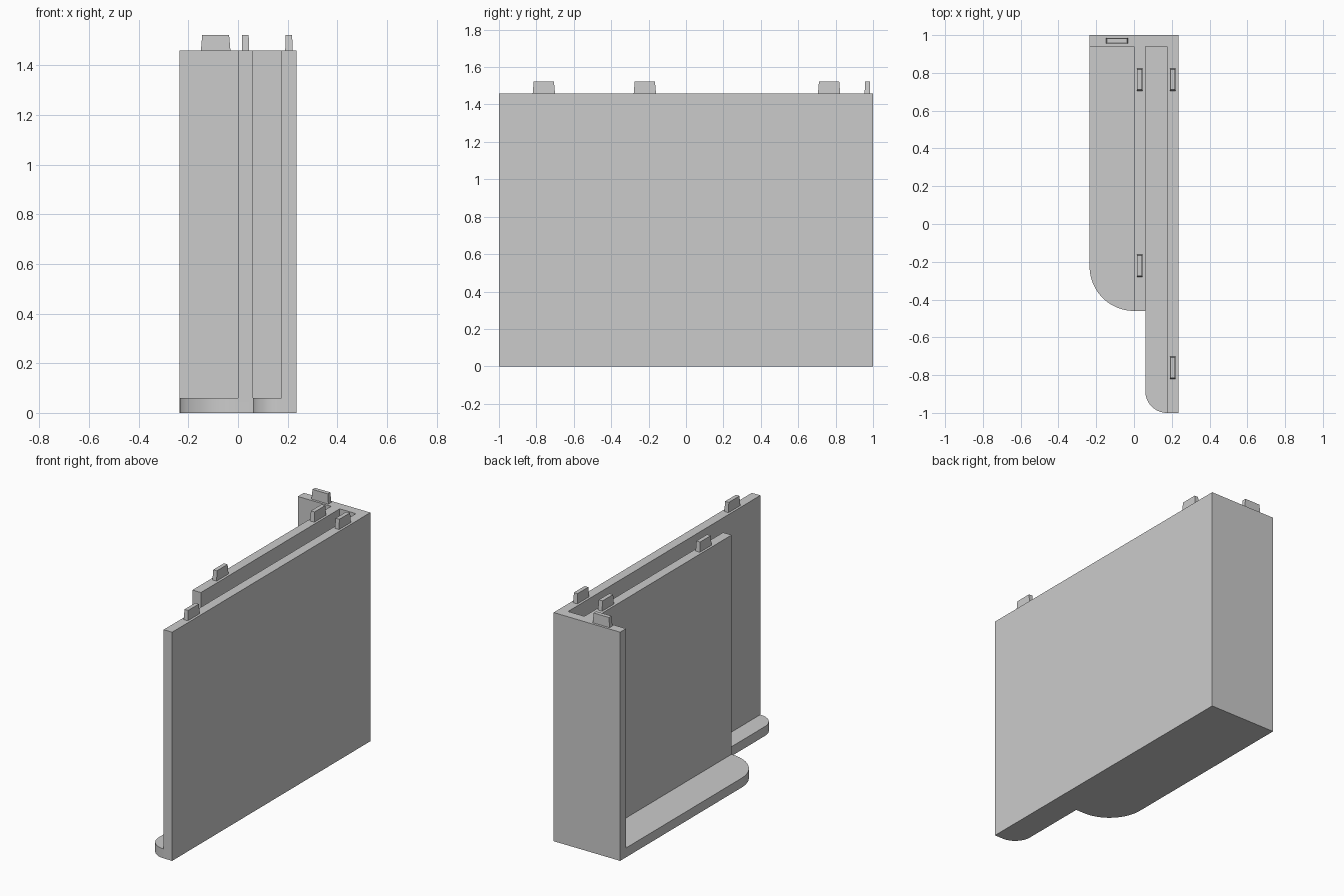
import bpy
import bmesh
from math import cos, sin, pi, radians

old = bpy.data.objects.get("Cube")
if old:
    bpy.data.objects.remove(old, do_unlink=True)

grey = bpy.data.materials.new("plain grey")
grey.use_nodes = True
grey.diffuse_color = (0.6, 0.6, 0.6, 1)
grey.node_tree.nodes["Principled BSDF"].inputs["Base Color"].default_value = (0.6, 0.6, 0.6, 1)

W, L, T, H = 0.235, 1.0, 0.06, 1.46   # half width, half length, wall, height
BACK = L - T                          # inner face of the back wall
SIDE = W - T                          # inner face of the long side wall
MID_END = -0.46                       # front end of the middle wall


def prism(name, bottom, z0, z1, top=None):
    """Closed solid between a bottom outline and a top outline."""
    bm = bmesh.new()
    low = [bm.verts.new((x, y, z0)) for x, y in bottom]
    high = [bm.verts.new((x, y, z1)) for x, y in (top or bottom)]
    n = len(low)
    bm.faces.new(low[::-1])
    bm.faces.new(high)
    for i in range(n):
        j = (i + 1) % n
        bm.faces.new((low[i], low[j], high[j], high[i]))
    bmesh.ops.recalc_face_normals(bm, faces=bm.faces)
    mesh = bpy.data.meshes.new(name)
    bm.to_mesh(mesh)
    bm.free()
    mesh.materials.append(grey)
    obj = bpy.data.objects.new(name, mesh)
    bpy.context.collection.objects.link(obj)
    return obj


def rect(x0, x1, y0, y1):
    return [(x0, y0), (x1, y0), (x1, y1), (x0, y1)]


def corner(cx, cy, r, steps=20):
    """Rounded front corner, from its left side round to its front."""
    return [(cx - r * cos(a), cy - r * sin(a))
            for a in (pi / 2 * i / steps for i in range(steps + 1))]


# Body: plan outline with two rounded base corners
outline = [(-W, L)] + corner(0, MID_END + W, W) + [(T, MID_END)]
outline += corner(SIDE, -L + SIDE - T, SIDE - T) + [(W, -L), (W, L)]
body = prism("wall_body", outline, 0, H)

# Open bays leave the base plate, back wall and two long walls
bays = [prism("open_bay", rect(-1, 0, -2, BACK), T, 2),
        prism("slot_bay", rect(T, SIDE, -2, BACK), T, 2)]
bpy.context.view_layer.objects.active = body
for bay in bays:
    bay.hide_render = True
    cut = body.modifiers.new("cut", "BOOLEAN")
    cut.operation = "DIFFERENCE"
    cut.solver = "EXACT"
    cut.object = bay
    bpy.ops.object.modifier_apply(modifier=cut.name)
    bpy.data.objects.remove(bay, do_unlink=True)

bpy.ops.object.select_all(action="DESELECT")
body.select_set(True)
bpy.ops.object.shade_smooth_by_angle(angle=radians(30))


# Tapered locating tabs on the wall tops
def tab(name, x, y, hx, hy):
    def plan(inset):
        k = inset * 0.006
        kx, ky = (k, k / 3) if hx > hy else (k / 3, k)
        return rect(x - hx + kx, x + hx - kx, y - hy + ky, y + hy - ky)
    prism(name, plan(0), H - 0.005, H + 0.063, plan(1))


LONG, SHORT = 0.06, 0.015
tab("back_tab", -0.09, L - T / 2, LONG, SHORT)
for name, x, y in (("middle_rear_tab", T / 2, 0.765),
                   ("middle_front_tab", T / 2, -0.22),
                   ("side_rear_tab", W - T / 2, 0.765),
                   ("side_front_tab", W - T / 2, -0.76)):
    tab(name, x, y, SHORT, LONG)
